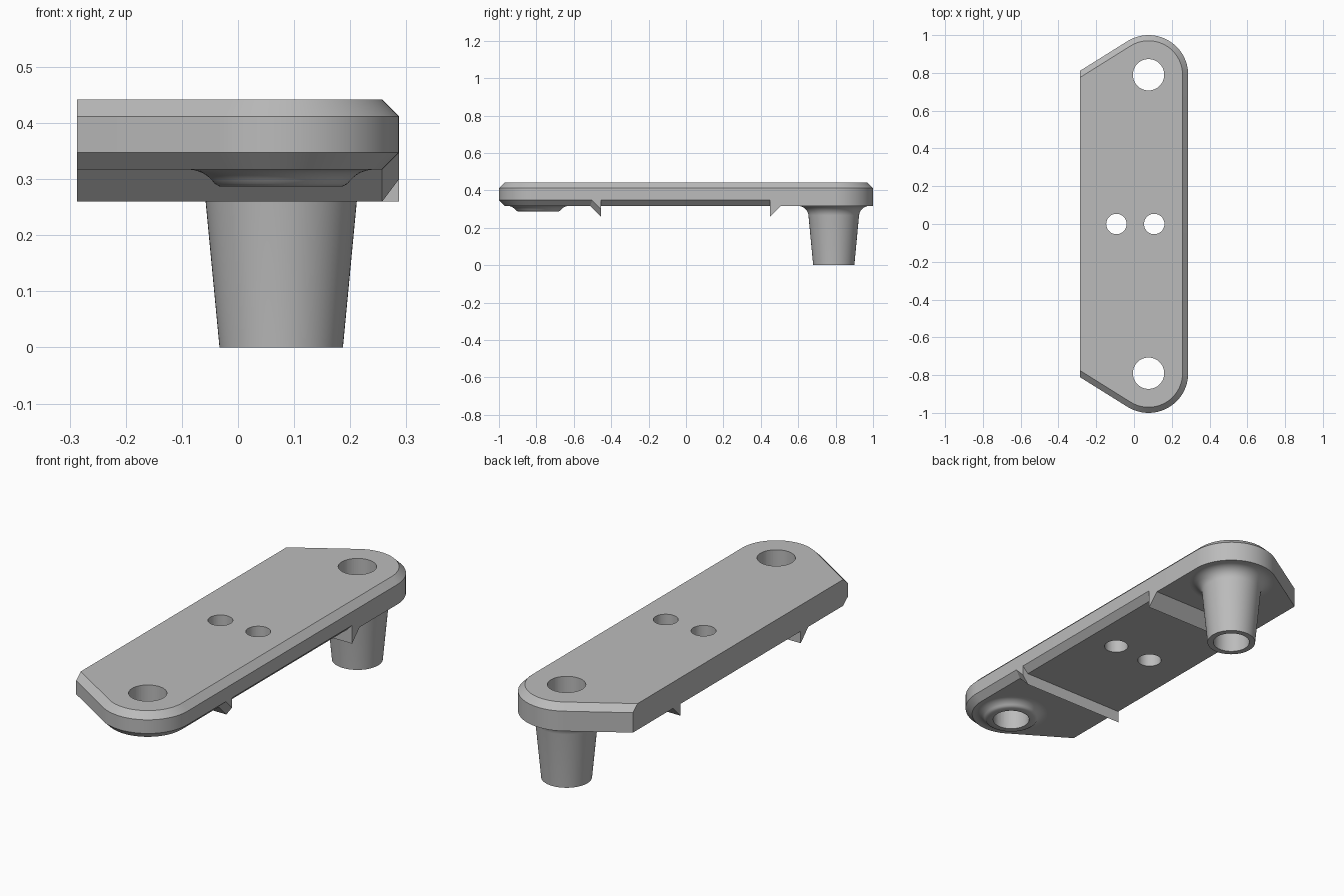
import bpy, bmesh
from math import sin, cos, tan, radians, pi

if "Cube" in bpy.data.objects:
    bpy.data.objects.remove(bpy.data.objects["Cube"])

HALF_W = 0.287               # half width of the plate
CX, CY, R = 0.077, 0.79, 0.21  # centre and radius of the rounded ends
TOP, BOTTOM, BEVEL = 0.442, 0.317, 0.03
FRONT_RIB, REAR_RIB, RIB_TIP = -0.455, 0.45, 0.26

grey = bpy.data.materials.new("light grey")
grey.use_nodes = True
colour = (0.5, 0.5, 0.5, 1)
grey.diffuse_color = colour
grey.node_tree.nodes["Principled BSDF"].inputs["Base Color"].default_value = colour


def make(name, bm):
    bmesh.ops.remove_doubles(bm, verts=bm.verts, dist=1e-5)
    bmesh.ops.recalc_face_normals(bm, faces=bm.faces)
    mesh = bpy.data.meshes.new(name)
    bm.to_mesh(mesh)
    bm.free()
    mesh.materials.append(grey)
    obj = bpy.data.objects.new(name, mesh)
    bpy.context.collection.objects.link(obj)
    return obj


def smooth(obj):
    bpy.ops.object.select_all(action="DESELECT")
    obj.select_set(True)
    bpy.context.view_layer.objects.active = obj
    bpy.ops.object.shade_smooth_by_angle(angle=radians(30))


def outline(front, rear):
    """Plate outline, inset separately ahead of and behind the rear rib."""
    def end(inset):
        slope = radians(122)
        r = R - inset
        pts = [(CX + r * cos(slope * i / 24), CY + r * sin(slope * i / 24))
               for i in range(25)]
        x, y = pts[-1]
        pts.append((-HALF_W, y - (x + HALF_W) * tan(slope - pi / 2)))
        return pts
    back = [(HALF_W - rear, REAR_RIB)] + end(rear)
    ahead = [(x, -y) for x, y in reversed(end(front))]
    return back + ahead + [(HALF_W - front, REAR_RIB)]


# Plate: bevelled above all round, bevelled below only ahead of the rear rib
levels = [(BOTTOM, BEVEL, 0), (BOTTOM + BEVEL, 0, 0),
          (TOP - BEVEL, 0, 0), (TOP, BEVEL, BEVEL)]
bm = bmesh.new()
rings = [[bm.verts.new((x, y, z)) for x, y in outline(f, r)] for z, f, r in levels]
for low, high in zip(rings, rings[1:]):
    for i in range(len(low)):
        j = (i + 1) % len(low)
        bm.faces.new((low[i], low[j], high[j], high[i]))
bm.faces.new(rings[0])
bm.faces.new(rings[-1])
plate = make("plate", bm)

# Two mounting holes and two small centre holes
bm = bmesh.new()
for x, y, r in [(CX, CY, 0.083), (CX, -CY, 0.083), (-0.093, 0, 0.054), (0.107, 0, 0.054)]:
    made = bmesh.ops.create_cone(bm, cap_ends=True, segments=64, radius1=r, radius2=r, depth=1)
    bmesh.ops.translate(bm, verts=made["verts"], vec=(x, y, TOP))
cutter = make("hole_cutter", bm)
cutter.hide_render = True
cut = plate.modifiers.new("holes", "BOOLEAN")
cut.operation = "DIFFERENCE"
cut.solver = "EXACT"
cut.object = cutter
smooth(plate)
bpy.ops.object.modifier_apply(modifier=cut.name)
bpy.data.objects.remove(cutter)


# Hollow bosses, flaring into the underside of the plate
def boss(name, y, flare, lowest, foot):
    fillet = 0.057
    profile = []
    for i in range(13):
        a = radians(84) * i / 12
        z = BOTTOM - fillet + fillet * cos(a)
        if z > lowest:
            profile.append((flare - fillet * sin(a), z))
    profile += foot
    bm = bmesh.new()
    verts = [bm.verts.new((r, 0, z)) for r, z in profile]
    edges = [bm.edges.new(pair) for pair in zip(verts, verts[1:])]
    bmesh.ops.spin(bm, geom=verts + edges, axis=(0, 0, 1), cent=(0, 0, 0),
                   angle=2 * pi, steps=64)
    bmesh.ops.translate(bm, verts=bm.verts, vec=(CX, y, 0))
    smooth(make(name, bm))


boss("rear_boss", CY, 0.192, 0, [(0.11, 0), (0.083, 0), (0.083, BOTTOM)])
boss("front_boss", -CY, 0.166, 0.287, [(0.11, 0.287), (0.083, 0.287), (0.083, BOTTOM)])


# Wedge ribs across the underside, upright on the side facing the middle
def rib(name, points):
    bm = bmesh.new()
    for p in points:
        bm.verts.new(p)
    bmesh.ops.convex_hull(bm, input=bm.verts)
    bmesh.ops.dissolve_limit(bm, angle_limit=0.01, verts=bm.verts, edges=bm.edges)
    make(name, bm)


def wedge(x, y, direction, lift=0):
    depth = BOTTOM - RIB_TIP
    lean = depth - lift / 3
    return [(x, y, BOTTOM + lift), (x, y + direction * lean, BOTTOM + lift),
            (x, y, BOTTOM + lift - lean)]


rib("rear_rib", wedge(-HALF_W, REAR_RIB, 1) + wedge(HALF_W, REAR_RIB, 1))
rib("front_rib", wedge(-HALF_W, FRONT_RIB, -1) + wedge(HALF_W - BEVEL, FRONT_RIB, -1)
    + wedge(HALF_W, FRONT_RIB, -1, BEVEL))
